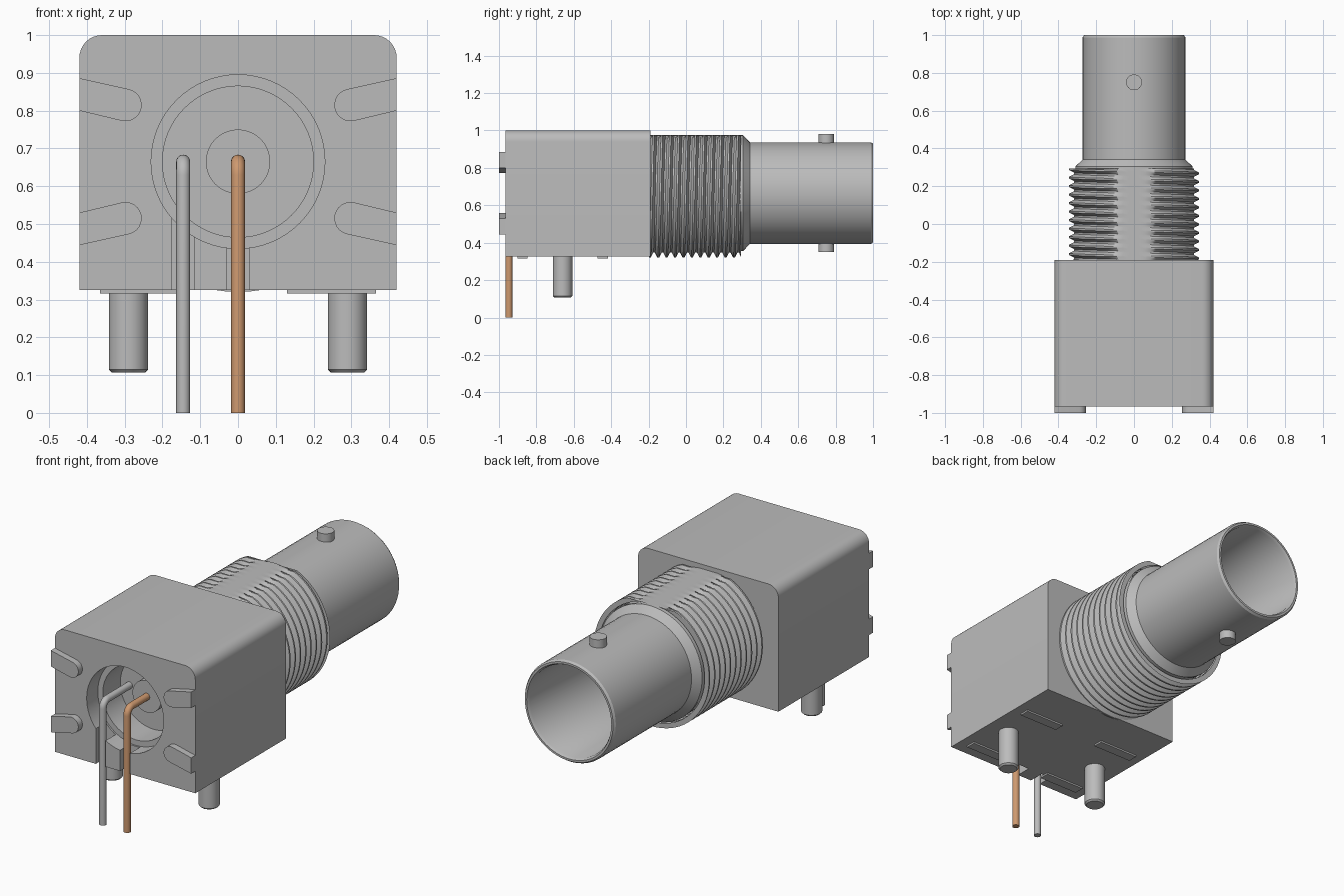
import bpy, bmesh, math
from mathutils import Vector

if "Cube" in bpy.data.objects:
    bpy.data.objects.remove(bpy.data.objects["Cube"], do_unlink=True)

AXIS_Z = 0.665      # height of the barrel axis
TAU = math.tau


def material(name, rgb):
    m = bpy.data.materials.new(name)
    m.use_nodes = True
    m.diffuse_color = (*rgb, 1)
    m.node_tree.nodes["Principled BSDF"].inputs["Base Color"].default_value = (*rgb, 1)
    return m


GREY = material("grey metal", (0.5, 0.5, 0.5))
COPPER = material("copper", (0.62, 0.32, 0.16))


def finish(name, bm, mat=GREY, angle=30):
    bmesh.ops.remove_doubles(bm, verts=bm.verts, dist=1e-5)
    bmesh.ops.recalc_face_normals(bm, faces=bm.faces)
    mesh = bpy.data.meshes.new(name)
    bm.to_mesh(mesh)
    bm.free()
    mesh.materials.append(mat)
    ob = bpy.data.objects.new(name, mesh)
    bpy.context.collection.objects.link(ob)
    smooth(ob, angle)
    return ob


def smooth(ob, angle=30):
    bpy.ops.object.select_all(action="DESELECT")
    ob.select_set(True)
    bpy.context.view_layer.objects.active = ob
    bpy.ops.object.shade_smooth_by_angle(angle=math.radians(angle))


def prism(name, outline, y0, y1):
    """Extrude an x-z outline along y."""
    bm = bmesh.new()
    face = bm.faces.new([bm.verts.new((x, y0, z)) for x, z in outline])
    out = bmesh.ops.extrude_face_region(bm, geom=[face])
    moved = [g for g in out["geom"] if isinstance(g, bmesh.types.BMVert)]
    bmesh.ops.translate(bm, verts=moved, vec=(0, y1 - y0, 0))
    return finish(name, bm)


def box(name, x0, x1, y0, y1, z0, z1):
    return prism(name, [(x0, z0), (x1, z0), (x1, z1), (x0, z1)], y0, y1)


def arc(cx, cz, r, a0, a1, n=8):
    angles = [math.radians(a0 + (a1 - a0) * i / n) for i in range(n + 1)]
    return [(cx + r * math.cos(a), cz + r * math.sin(a)) for a in angles]


def lathe(name, profile, n=64):
    """Spin (radius, y) points round the barrel axis."""
    bm = bmesh.new()
    verts = [bm.verts.new((r, y, AXIS_Z)) for r, y in profile]
    edges = [bm.edges.new(p) for p in zip(verts, verts[1:])]
    bmesh.ops.spin(bm, geom=verts + edges, cent=(0, 0, AXIS_Z), axis=(0, 1, 0),
                   angle=TAU, steps=n, use_merge=True)
    return finish(name, bm)


def post(name, x, y, z0, z1, r, bevel):
    bm = bmesh.new()
    bmesh.ops.create_cone(bm, cap_ends=True, segments=32, radius1=r, radius2=r, depth=z1 - z0)
    bmesh.ops.translate(bm, verts=bm.verts, vec=(x, y, (z0 + z1) / 2))
    if bevel:
        low = [e for e in bm.edges if all(v.co.z < z0 + 0.001 for v in e.verts)]
        bmesh.ops.bevel(bm, geom=low, offset=bevel, segments=1, affect="EDGES")
    return finish(name, bm)


# Housing with rounded top corners
W, FRONT, BACK, BASE = 0.42, -0.965, -0.19, 0.325
outline = [(-W, BASE), (W, BASE)] + arc(W - 0.06, 0.94, 0.06, 0, 90) + arc(0.06 - W, 0.94, 0.06, 90, 180)
housing = prism("housing", outline, FRONT, BACK)

# Stepped front cavity and the two pin slots
cutters = [
    lathe("cavity_cutter", [(0, -1.1), (0.23, -1.1), (0.23, -0.87), (0.2, -0.87),
                            (0.2, -0.72), (0.085, -0.72), (0.085, -0.78), (0, -0.78)]),
    box("side_slot_cutter", -0.175, -0.116, -1.1, -0.88, 0.2, 0.6),
    box("centre_slot_cutter", -0.03, 0.03, -1.1, -0.88, 0.2, 0.6),
]
for cutter in cutters:
    cutter.hide_render = True
    mod = housing.modifiers.new("cut", "BOOLEAN")
    mod.operation, mod.solver, mod.object = "DIFFERENCE", "EXACT", cutter
    bpy.context.view_layer.objects.active = housing
    bpy.ops.object.modifier_apply(modifier=mod.name)
    bpy.data.objects.remove(cutter, do_unlink=True)
smooth(housing)

# Slanted round-ended lugs on the front, pads and posts underneath
for s, side in ((1, "left"), (-1, "right")):
    for up, level, cz in ((1, "upper", 0.815), (-1, "lower", 0.515)):
        tilt = 13 * up
        shift = 0.028 * up
        pts = [(W, cz + shift - 0.043)] + [(W, cz + shift + 0.043)] + arc(0.298, cz, 0.043, 90 + tilt, 270 + tilt, 12)
        prism(f"{side}_{level}_lug", [(s * x, z) for x, z in pts], -1.0, FRONT + 0.002)
    for y, place in ((-0.875, "front"), (-0.445, "back")):
        x0, x1 = sorted((s * 0.13, s * 0.365))
        box(f"{side}_{place}_pad", x0, x1, y - 0.027, y + 0.027, 0.316, BASE + 0.002)
    post(f"{side}_post", s * 0.29, -0.66, 0.107, BASE + 0.01, 0.052, 0.008)

# Hollow barrel with a chamfered shoulder and an inner insulator
barrel = lathe("barrel", [(0, -0.2), (0.308, -0.2), (0.308, 0.302), (0.272, 0.34), (0.272, 0.988),
                          (0.264, 1.0), (0.253, 1.0), (0.245, 0.985), (0.245, 0.3),
                          (0.085, 0.3), (0.085, 0.5), (0.03, 0.5), (0.03, 0.4), (0, 0.4)])

# Helical thread with a flat on top
PITCH, SEG, Y0, Y1 = 0.045, 72, -0.2, 0.295
STEPS = (0.318, 0.345, 0.345, 0.318)
OFFSETS = (0, 0.3, 0.5, 0.8)
bm = bmesh.new()
rows = 4 * (int((Y1 - Y0) / PITCH) + 4)
grid = []
for j in range(rows):
    row = []
    for i in range(SEG):
        a = TAU * i / SEG
        y = Y0 + PITCH * (j // 4 - 2 + OFFSETS[j % 4] + i / SEG)
        r = STEPS[j % 4]
        z = min(r * math.sin(a), 0.311)
        row.append(bm.verts.new((r * math.cos(a), min(max(y, Y0), Y1), AXIS_Z + z)))
    grid.append(row)
for j in range(rows - 5):
    for i in range(SEG):
        k, m = (i + 1, j) if i + 1 < SEG else (0, j + 4)
        bm.faces.new((grid[j][i], grid[m][k], grid[m + 1][k], grid[j + 1][i]))
bmesh.ops.dissolve_degenerate(bm, dist=1e-5, edges=bm.edges)
finish("thread", bm, angle=25)

# Front and end rings closing the thread
lathe("thread_collar", [(0.24, 0.29), (0.31, 0.29), (0.31, 0.305), (0.272, 0.341)])

# Bayonet studs above and below the barrel
post("top_stud", 0, 0.75, AXIS_Z + 0.255, 0.98, 0.042, 0)
post("bottom_stud", 0, 0.75, 0.35, AXIS_Z - 0.255, 0.042, 0)


# Bent contact pins
def bent_pin(name, x, y_end, mat):
    y, r, bend = -0.947, 0.0185, 0.035
    path = [(y, 0)] + [(y + bend - bend * math.cos(t), AXIS_Z - bend + bend * math.sin(t))
                       for t in (math.pi / 2 * i / 8 for i in range(9))] + [(y_end, AXIS_Z)]
    bm = bmesh.new()
    rings = []
    for i, (py, pz) in enumerate(path):
        a, b = path[max(i - 1, 0)], path[min(i + 1, len(path) - 1)]
        d = Vector((0, b[0] - a[0], b[1] - a[1])).normalized()
        side = Vector((1, 0, 0))
        up = d.cross(side)
        rings.append([bm.verts.new(Vector((x, py, pz)) + r * (math.cos(t) * side + math.sin(t) * up))
                      for t in (TAU * q / 20 for q in range(20))])
    for lo, hi in zip(rings, rings[1:]):
        for q in range(20):
            w = (q + 1) % 20
            bm.faces.new((lo[q], lo[w], hi[w], hi[q]))
    bm.faces.new(rings[0])
    bm.faces.new(rings[-1])
    finish(name, bm, mat, 40)


bent_pin("centre_pin", 0, -0.77, COPPER)
bent_pin("ground_pin", -0.145, -0.71, GREY)
